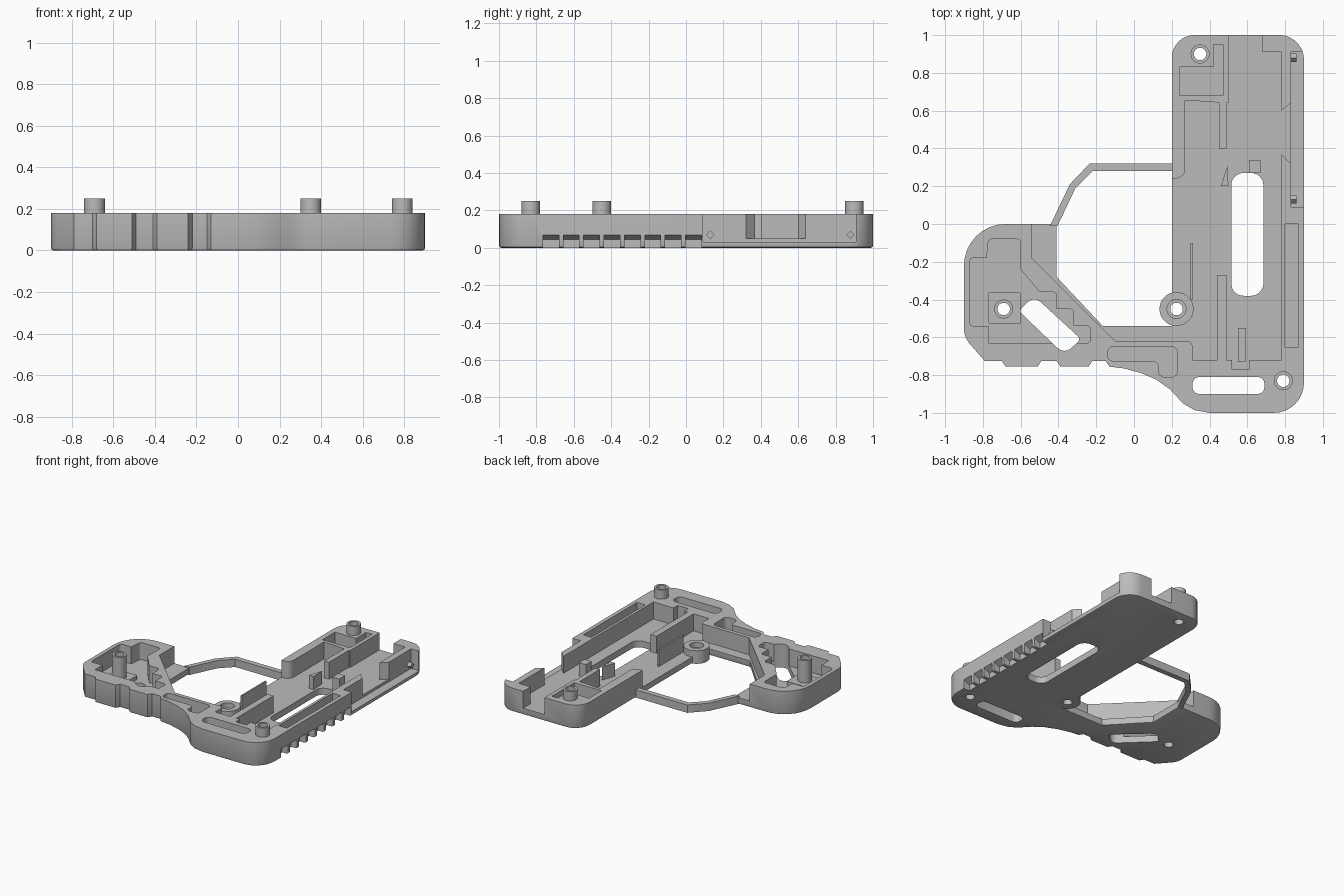
import bpy, bmesh, math
from mathutils import Vector, Matrix

FLOOR, LEDGE, TOP, POST_TOP = .05, .03, .18, .25
BORE, POST = .033, .05

default_cube = bpy.data.objects.get("Cube")
if default_cube:
    bpy.data.objects.remove(default_cube, do_unlink=True)

grey = bpy.data.materials.new("plain grey")
grey.use_nodes = True
colour = (.5, .5, .5, 1)
grey.diffuse_color = colour
grey.node_tree.nodes["Principled BSDF"].inputs["Base Color"].default_value = colour


def rounded(corners):
    """Turn corners (x, y, optional radius) into an outline with arcs."""
    outline = []
    for i, corner in enumerate(corners):
        here = Vector(corner[:2])
        if len(corner) < 3:
            outline.append(here)
            continue
        before = (Vector(corners[i - 1][:2]) - here).normalized()
        after = (Vector(corners[(i + 1) % len(corners)][:2]) - here).normalized()
        half = before.angle(after) / 2
        radius = corner[2]
        centre = here + (before + after).normalized() * radius / math.sin(half)
        reach = radius / math.tan(half)
        start, end = here + before * reach - centre, here + after * reach - centre
        steps = 8 if radius > .05 else 4
        sweep = start.angle_signed(end)
        for k in range(steps + 1):
            outline.append(centre + Matrix.Rotation(-sweep * k / steps, 2) @ start)
    return outline


def prism(name, corners, low, high, edge_round=0):
    """Extrude a flat outline from low to high."""
    bm = bmesh.new()
    base = bm.faces.new([bm.verts.new((p.x, p.y, low)) for p in rounded(corners)])
    raised = bmesh.ops.extrude_face_region(bm, geom=[base])["geom"]
    bmesh.ops.translate(bm, vec=(0, 0, high - low),
                        verts=[g for g in raised if isinstance(g, bmesh.types.BMVert)])
    bmesh.ops.recalc_face_normals(bm, faces=bm.faces)
    if edge_round:
        rim = [e for e in bm.edges if all(v.co.z < low + .001 for v in e.verts)]
        bmesh.ops.bevel(bm, geom=rim, offset=edge_round, segments=2,
                        profile=.5, affect='EDGES')
    mesh = bpy.data.meshes.new(name)
    bm.to_mesh(mesh)
    bm.free()
    mesh.materials.append(grey)
    obj = bpy.data.objects.new(name, mesh)
    bpy.context.collection.objects.link(obj)
    return obj


def box(x0, x1, y0, y1, radius=None):
    corners = [(x0, y0), (x1, y0), (x1, y1), (x0, y1)]
    return [c + (radius,) for c in corners] if radius else corners


def circle(x, y, radius, sides=32):
    turn = math.tau / sides
    return [(x + radius * math.cos(turn * i), y + radius * math.sin(turn * i))
            for i in range(sides)]


def cut(target, cutter):
    mod = target.modifiers.new("cut", 'BOOLEAN')
    mod.operation, mod.solver, mod.object = 'DIFFERENCE', 'EXACT', cutter
    bpy.context.view_layer.objects.active = target
    bpy.ops.object.modifier_apply(modifier=mod.name)
    bpy.data.objects.remove(cutter, do_unlink=True)


def pocket(target, corners, low, high=1):
    cut(target, prism("pocket_cutter", corners, low, high))


def tube(name, x, y, outer, inner, low, high):
    obj = prism(name, circle(x, y, outer), low, high)
    pocket(obj, circle(x, y, inner), -1)
    return obj


# Shell: one solid outline, body on the right and grip on the left
shell = prism("shell", [
    (.9, 1, .13), (.2, 1, .12), (.2, -.54), (-.165, -.54), (-.41, -.28), (-.41, 0),
    (-.9, 0, .22), (-.9, -.6, .12), (-.79, -.725), (-.7, -.725), (-.68, -.755),
    (-.51, -.755), (-.49, -.725), (-.41, -.725), (-.39, -.755), (-.24, -.755),
    (-.22, -.725), (-.15, -.725), (-.13, -.755), (-.05, -.765), (.04, -.79),
    (.12, -.825), (.19, -.875), (.26, -.95), (.32, -.985), (.4, -1),
    (.9, -1, .16)], 0, TOP, edge_round=.012)

# Main bay, open at the muzzle, the side port and the trigger side
pocket(shell, [
    (.5, 1.1), (.5, .64), (.27, .655), (.27, .24, .05), (-.54, .24),
    (-.54, -.18), (-.1, -.62), (.31, -.62, .03), (.31, -.72), (.52, -.72),
    (.52, -.77), (.61, -.77), (.61, -.72), (.78, -.72), (.78, .37),
    (.83, .32), (1, .32), (1, .64), (.83, .64), (.78, .6), (.78, .91),
    (.68, .91), (.68, 1.1)], FLOOR)

# Side shelf, side slot and pockets
pocket(shell, box(.83, 1, .09, .91), LEDGE)
pocket(shell, box(.8, .87, -.65, 0), .08)
pocket(shell, [(.24, .68), (.47, .68), (.47, .95), (.42, .95), (.42, .83),
               (.24, .83)], FLOOR)
pocket(shell, [(-.14, -.65, .03), (.23, -.65, .03), (.23, -.81, .03),
               (.13, -.81, .03), (.13, -.725, .03), (-.14, -.725, .03)], FLOOR)

# Grip pocket with a stepped edge
steps = []
for i in range(3):
    x, y = -.5 + .09 * i, -.36 - .09 * i
    steps += [(x, y), (x + .09, y, .02)]
pocket(shell, [(-.87, -.18, .02), (-.78, -.18), (-.77, -.08, .02), (-.6, -.08, .02),
               (-.6, -.24)] + steps
       + [(-.23, -.63, .02), (-.77, -.63), (-.77, -.54), (-.87, -.54, .02)], FLOOR)

# Openings right through the shell
for opening in (box(.515, .685, -.38, .27, .065), box(.31, .69, -.9, -.81, .035),
                [(-.61, -.46, .02), (-.53, -.38, .05), (-.28, -.61, .02),
                 (-.37, -.69, .05)]):
    pocket(shell, opening, -1)

# Screw posts, with bores through the shell
posts = {"muzzle_post": (.35, .9), "rear_post": (.79, -.83), "grip_post": (-.69, -.45)}
for name, (x, y) in posts.items():
    pocket(shell, circle(x, y, BORE), -1)
    tube(name, x, y, POST, BORE, LEDGE, POST_TOP)
boss = (.225, -.45)
pocket(shell, circle(*boss, BORE), -1)
tube("trigger_boss_base", *boss, .09, BORE, 0, .06)
tube("trigger_boss_collar", *boss, .09, POST, FLOOR, .1)
grip_pad = prism("grip_pad", box(-.77, -.6, -.53, -.36, .01), LEDGE, .08)
pocket(grip_pad, circle(*posts["grip_post"], BORE), -1)

# Finger serrations under the outer edge
for i in range(8):
    notch = prism("notch_cutter", [(.85, -.1), (.85, .045), (.92, .08), (.92, -.1)],
                  0, .085)
    notch.matrix_world = (Matrix.Translation((0, -.68 + .109 * i, 0))
                          @ Matrix.Rotation(math.pi / 2, 4, 'X'))
    bpy.context.view_layer.update()
    cut(shell, notch)

# Trigger guard strip
prism("trigger_guard", [(.21, .32), (-.235, .32), (-.34, .21), (-.445, -.01),
                        (-.405, -.01), (-.31, .19), (-.22, .28), (.21, .28)], 0, .06)

# Ribs and stops inside the main bay
ribs = {
    "front_rib": (box(.45, .49, .4, .66), TOP),
    "rear_rib": (box(.44, .49, -.73, -.27), TOP),
    "thin_rib": (box(.3, .312, -.4, -.1), TOP),
    "wedge_stop": ([(.46, .2), (.5, .2), (.495, .31)], .15),
    "square_stop": (box(.61, .67, .27, .34), .15),
    "key_stem": (box(.55, .59, -.73, -.55), .1),
}
for name, (corners, high) in ribs.items():
    prism(name, corners, LEDGE, high)

# Side clips on the shelf
for name, y in (("front_clip", .88), ("rear_clip", .13)):
    clip = prism(name, circle(0, 0, .022, 4), 0, .04)
    clip.matrix_world = (Matrix.Translation((.82, y, .07))
                         @ Matrix.Rotation(math.pi / 2, 4, 'Y'))

# Smooth the curved walls, keep edges sharp
bpy.ops.object.select_all(action='DESELECT')
for obj in bpy.context.scene.objects:
    if obj.type == 'MESH':
        obj.select_set(True)
bpy.context.view_layer.objects.active = shell
bpy.ops.object.shade_smooth_by_angle(angle=math.radians(30))
